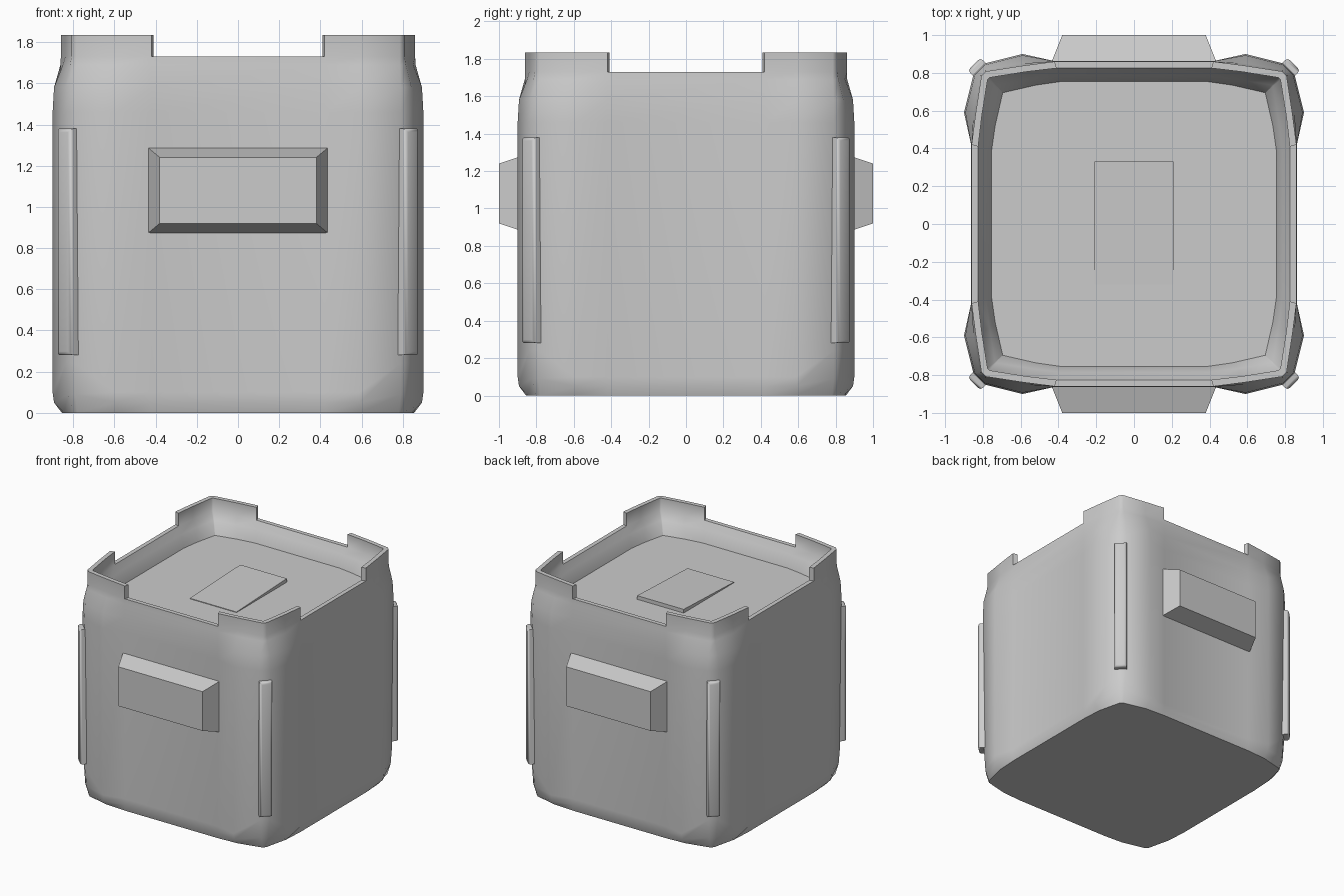
import bpy, bmesh, math
from mathutils import Matrix, Vector

if "Cube" in bpy.data.objects:
    bpy.data.objects.remove(bpy.data.objects["Cube"])


def finish(bm, name, angle=40):
    bmesh.ops.recalc_face_normals(bm, faces=bm.faces)
    me = bpy.data.meshes.new(name)
    bm.to_mesh(me)
    bm.free()
    ob = bpy.data.objects.new(name, me)
    bpy.context.collection.objects.link(ob)
    bpy.ops.object.select_all(action='DESELECT')
    ob.select_set(True)
    bpy.context.view_layer.objects.active = ob
    bpy.ops.object.shade_smooth_by_angle(angle=math.radians(angle))
    return ob


def ring(bm, z, a, b, c, zc=None):
    """24-point outline from three points of one eighth, bulging at the corners."""
    eighth = [a, b, c]
    quad = [(y, x) for x, y in eighth] + eighth[::-1]
    heights = [z, z, zc or z, zc or z, z, z]
    out = []
    for k in range(4):
        rot = Matrix.Rotation(k * math.pi / 2, 3, 'Z')
        out += [bm.verts.new(rot @ Vector((x, y, h))) for (x, y), h in zip(quad, heights)]
    return out


def frustum(bm, base, top):
    """Join two four-point outlines into a closed solid."""
    lo = [bm.verts.new(p) for p in base]
    hi = [bm.verts.new(p) for p in top]
    bm.faces.new(lo)
    bm.faces.new(hi)
    for i in range(4):
        j = (i + 1) % 4
        bm.faces.new((lo[i], lo[j], hi[j], hi[i]))


# body: bulging corners outside, rim, then sunken lid
bm = bmesh.new()
A, B, C = (.42, .862), (.59, .90), (.79, .85)
rows = [
    (0, (.42, .855), (.59, .845), (.78, .80)),
    (.05, A, (.59, .893), (.79, .825), .09),
    (.10, A, B, (.79, .838), .24),
    (1.46, A, B, C),
    (1.58, A, (.59, .893), (.79, .842)),
    (1.69, A, (.59, .85), (.785, .815)),
    (1.73, (.42, .86), (.59, .838), (.785, .808)),
    (1.73, (.41, .825), (.57, .806), (.765, .775)),
    (1.68, (.39, .785), (.55, .765), (.73, .735)),
    (1.58, (.38, .755), (.52, .735), (.695, .695)),
]
rings = [ring(bm, *r) for r in rows]
rim = []
for i in range(len(rings) - 1):
    p, q = rings[i], rings[i + 1]
    for j in range(24):
        k = (j + 1) % 24
        f = bm.faces.new((p[j], p[k], q[k], q[j]))
        if i == 6 and j % 6 != 5:
            rim.append(f)
bm.faces.new(rings[0])
bm.faces.new(rings[-1])
bmesh.ops.recalc_face_normals(bm, faces=bm.faces)

# raised corner lips
up = bmesh.ops.extrude_face_region(bm, geom=rim)
bmesh.ops.delete(bm, geom=[f for f in rim if f.is_valid], context='FACES_ONLY')
bmesh.ops.translate(bm, vec=(0, 0, .105),
                    verts=[v for v in up['geom'] if isinstance(v, bmesh.types.BMVert)])
finish(bm, "container_body", 45)

# front and back handles
for name, s in (("front_handle", -1), ("back_handle", 1)):
    bm = bmesh.new()
    outline = lambda w, y, z0, z1: [(-w, s * y, z0), (w, s * y, z0), (w, s * y, z1), (-w, s * y, z1)]
    frustum(bm, outline(.44, .85, .87, 1.29), outline(.38, 1.0, .92, 1.24))
    finish(bm, name, 50)

# slightly tilted lid panel
bm = bmesh.new()
panel = [(-.21, -.32), (.21, -.32), (.21, .33), (-.21, .33)]
frustum(bm, [(x, y, 1.56) for x, y in panel],
        [(x, y, 1.585 if y < 0 else 1.61) for x, y in panel])
finish(bm, "lid_panel", 30)

# upright guard strips on the four corners
for k in range(4):
    bm = bmesh.new()
    bmesh.ops.create_cube(bm, size=1, matrix=Matrix.Translation((1.145, 0, .83))
                          @ Matrix.Diagonal((.105, .095, 1.10, 1)))
    outer = [e for e in bm.edges if all(v.co.x > 1.15 for v in e.verts)]
    bmesh.ops.bevel(bm, geom=outer, offset=.018, segments=2, profile=.5, affect='EDGES')
    bm.transform(Matrix.Rotation(math.pi / 4 + k * math.pi / 2, 4, 'Z'))
    finish(bm, f"corner_strip_{k + 1}", 50)
